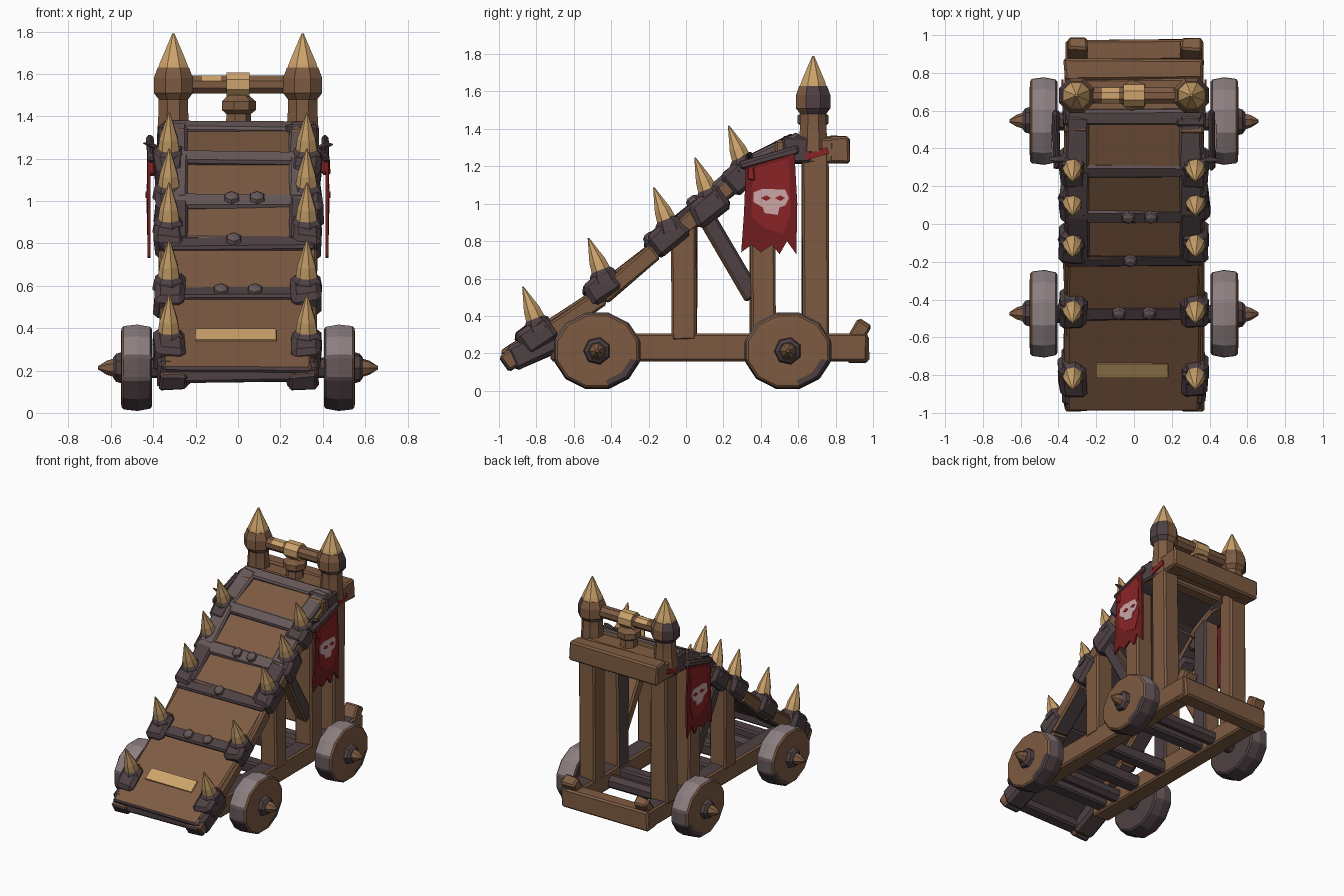
import bpy, bmesh, random
from math import cos, sin, tau
from mathutils import Vector, Matrix

random.seed(4)
if "Cube" in bpy.data.objects:
    bpy.data.objects.remove(bpy.data.objects["Cube"])


def material(name, r, g, b):
    lin = [((c / 255 + 0.055) / 1.055) ** 2.4 for c in (r, g, b)] + [1]
    m = bpy.data.materials.new(name)
    m.use_nodes = True
    m.diffuse_color = lin
    m.node_tree.nodes["Principled BSDF"].inputs["Base Color"].default_value = lin
    return m


WOOD = material("brown wood", 126, 91, 66)
IRON = material("dark iron", 78, 64, 67)
WORN = material("worn iron", 102, 87, 88)
RIM = material("pale rim iron", 140, 126, 128)
HORN = material("tan horn", 204, 163, 108)
RED = material("red cloth", 138, 36, 38)
DARK_RED = material("dark red cloth", 112, 28, 30)
BONE = material("pale bone", 205, 166, 166)

X, Y, Z = Vector((1, 0, 0)), Vector((0, 1, 0)), Vector((0, 0, 1))


def finish(name, bm, mats, rule=None, bevel=0.0):
    bmesh.ops.recalc_face_normals(bm, faces=bm.faces)
    bm.normal_update()
    if rule:
        for f in bm.faces:
            f.material_index = rule(f)
    me = bpy.data.meshes.new(name)
    bm.to_mesh(me)
    bm.free()
    for m in mats:
        me.materials.append(m)
    ob = bpy.data.objects.new(name, me)
    bpy.context.collection.objects.link(ob)
    if bevel:
        mod = ob.modifiers.new("chamfer", "BEVEL")
        mod.width, mod.segments = bevel, 1


def beam(name, a, b, w, t, mats=(WOOD,), rule=None, bevel=0.012, jitter=0.007):
    """Rough-hewn box running from a to b."""
    a, b = Vector(a), Vector(b)
    d = (b - a).normalized()
    side = Y if abs(d.x) > 0.9 else X
    m = Matrix((side * w, d.cross(side) * t, b - a)).transposed()
    bm = bmesh.new()
    bmesh.ops.create_cube(bm, size=1)
    for v in bm.verts:
        v.co = m @ v.co + (a + b) / 2
        v.co += Vector([random.uniform(-jitter, jitter) for _ in range(3)])
    finish(name, bm, mats, rule, bevel)


def lathe(name, base, axis, profile, n, mats, rule=None, bevel=0.0, squash=1.0):
    """Faceted turned part; profile is (distance along axis, radius)."""
    base, q = Vector(base), Vector(axis).to_track_quat("Z", "Y")
    bm = bmesh.new()
    rings = []
    for h, r in profile:
        ring = []
        for i in range(n):
            a = tau * (i + 0.5) / n
            p = q @ Vector((r * cos(a), r * sin(a), h))
            p.z *= squash
            ring.append(bm.verts.new(base + p))
        rings.append(ring)
    for lo, hi in zip(rings, rings[1:]):
        for i in range(n):
            j = (i + 1) % n
            bm.faces.new((lo[i], lo[j], hi[j], hi[i]))
    bm.faces.new(rings[0])
    bm.faces.new(rings[-1])
    finish(name, bm, mats, rule, bevel)


def plate(name, x, outline, thick, mat):
    """Flat sheet in the y-z plane."""
    bm = bmesh.new()
    f = bm.faces.new([bm.verts.new((x, y, z)) for y, z in outline])
    for v in bmesh.ops.extrude_face_region(bm, geom=[f])["geom"]:
        if isinstance(v, bmesh.types.BMVert):
            v.co.x += thick
    finish(name, bm, [mat])


def underside(f):
    return 1 if f.normal.z < -0.5 else 0


# Ramp line, front to back
LINE = [(-0.97, 0.21), (-0.45, 0.575), (-0.17, 0.815), (0.06, 1.01),
        (0.30, 1.215), (0.58, 1.36)]
LINE = [Vector((0, y, z)) for y, z in LINE]
SPIKES = [(-0.80, 0.37), (-0.45, 0.63), (-0.10, 0.90), (0.12, 1.06), (0.30, 1.23)]
SLOPE = Vector((0, 0.78, 0.62))

# Ramp planks and iron cross bands
for i, (a, b) in enumerate(zip(LINE, LINE[1:])):
    beam(f"ramp_plank_{i + 1}", a - Z * 0.025, b - Z * 0.05, 0.70, 0.07,
         (WOOD, IRON), underside)
    d = (b - a).normalized()
    c = b - Z * 0.035
    beam(f"ramp_band_{i + 1}", c - d * 0.045, c + d * 0.045, 0.72, 0.09,
         (WORN if i > 1 else IRON, IRON), underside)
    if i > 1:
        for s, side in ((1, "left"), (-1, "right")):
            o = X * 0.30 * s - Z * 0.01
            beam(f"{side}_ramp_edge_{i + 1}", a + o, b + o, 0.12, 0.055,
                 (WORN if i > 2 else IRON,))

# Front lip and worn patch
beam("ramp_lip", (-0.36, -0.93, 0.18), (0.36, -0.93, 0.18), 0.09, 0.07, (IRON,))
d = (LINE[1] - LINE[0]).normalized()
c = LINE[0].lerp(LINE[1], 0.37) + Z * 0.022 - X * 0.01
beam("worn_patch", c - d * 0.045, c + d * 0.045, 0.38, 0.009,
     (HORN,), bevel=0, jitter=0.003)

# Small knobs on the bands
for i, (x, k) in enumerate([(-0.08, 1), (0.08, 1), (-0.02, 2), (-0.03, 3), (0.09, 3)]):
    lathe(f"band_knob_{i + 1}", LINE[k] + X * x - Y * 0.02, (0, -0.6, 0.8),
          [(0, 0.04), (0.02, 0.035), (0.032, 0.015)], 6, [WORN])

for s, side in ((1, "left"), (-1, "right")):
    # Ramp stringers and heavy front foot
    for i, (a, b) in enumerate(zip(LINE, LINE[1:])):
        o = X * 0.305 * s - Z * 0.07
        beam(f"{side}_stringer_{i + 1}", a + o, b + o, 0.13, 0.09,
             (WOOD, IRON), underside)
    beam(f"{side}_ramp_foot", (0.305 * s, -0.94, 0.17), (0.305 * s, -0.67, 0.29),
         0.15, 0.14, (IRON,), bevel=0.02)

    # Iron clamps with horn spikes
    for i, (y, z) in enumerate(SPIKES):
        c = Vector((0.325 * s, y, z))
        u = Vector((0, -0.36, 0.93))
        k = c - Z * 0.075
        beam(f"{side}_clamp_{i + 1}", k - SLOPE * 0.10, k + SLOPE * 0.10, 0.14, 0.14,
             (IRON,), bevel=0.025, jitter=0.014)
        lathe(f"{side}_spike_collar_{i + 1}", c - u * 0.05, u,
              [(0, 0.08), (0.05, 0.07), (0.075, 0.045)], 7, [IRON])
        lathe(f"{side}_spike_{i + 1}", c, u,
              [(0, 0.055), (0.07, 0.045), (0.20, 0.004)], 7, [HORN])

    # Chassis rails and upturned rear stubs
    x = 0.30 * s
    beam(f"{side}_rail", (x, -0.72, 0.23), (x, 0.97, 0.23), 0.13, 0.14,
         (WOOD, IRON), underside)
    beam(f"{side}_rail_stub", (x, 0.87, 0.22), (x, 0.96, 0.365), 0.11, 0.08)

    # Upright posts and braces
    inner = lambda f: 1 if f.normal.x * s < -0.7 else 0
    for name, y, top, t in (("front", -0.01, 0.90, 0.13), ("middle", 0.41, 1.22, 0.13),
                            ("rear", 0.69, 1.30, 0.14)):
        beam(f"{side}_{name}_post", (x, y, 0.27), (x, y, top), 0.13, t,
             (WOOD, WOOD if name == "rear" else IRON), inner)
    beam(f"{side}_brace", (x, 0.10, 0.94), (x, 0.36, 0.50), 0.10, 0.09,
         (WOOD, IRON), inner)

    # Head beams and tower caps
    x = 0.305 * s
    beam(f"{side}_head_beam", (x, 0.48, 1.28), (x, 0.82, 1.285), 0.13, 0.13)
    beam(f"{side}_head_strap", (x, 0.52, 1.29), (x, 0.67, 1.29), 0.15, 0.14, (IRON,))

    def collar_patch(f):
        outer = f.normal.x * s > 0.3 and f.normal.y > -0.3
        return 1 if outer and f.calc_center_median().z > 1.47 else 0

    lathe(f"{side}_tower", (x, 0.68, 1.28), Z,
          [(0, 0.085), (0.15, 0.075), (0.20, 0.075), (0.23, 0.10), (0.30, 0.10),
           (0.35, 0.08)], 8, [WOOD, IRON], collar_patch)
    lathe(f"{side}_tower_cap", (x, 0.68, 1.61), Z,
          [(0, 0.082), (0.04, 0.070), (0.18, 0.006)], 8, [HORN])

    # Banner, hanging pole and skull emblem
    x = 0.412 * s
    beam(f"{side}_banner_pole", (x, 0.29, 1.20), (x, 0.60, 1.29), 0.035, 0.045, (IRON,))
    beam(f"{side}_pole_hook", (0.33 * s, 0.34, 1.22), (0.43 * s, 0.34, 1.27),
         0.06, 0.07, (IRON,))
    beam(f"{side}_banner_knot", (x, 0.345, 1.12), (x, 0.345, 1.21), 0.04, 0.05, (RED,))
    plate(f"{side}_banner", x, [(0.32, 1.20), (0.58, 1.27), (0.595, 1.0), (0.59, 0.73),
          (0.54, 0.80), (0.50, 0.73), (0.46, 0.78), (0.40, 0.74), (0.35, 0.78),
          (0.295, 0.74), (0.31, 0.95)], 0.014 * s, DARK_RED)
    x += 0.014 * s
    plate(f"{side}_banner_field", x, [(0.36, 1.19), (0.55, 1.24), (0.56, 0.95),
          (0.52, 0.84), (0.42, 0.87), (0.35, 0.93)], 0.003 * s, RED)
    x += 0.003 * s
    plate(f"{side}_skull", x, [(0.36, 1.06), (0.41, 1.08), (0.53, 1.075), (0.55, 1.03),
          (0.53, 0.99), (0.50, 0.98), (0.49, 0.94), (0.42, 0.95), (0.41, 0.98),
          (0.36, 1.01)], 0.004 * s, BONE)
    for i, y in enumerate((0.43, 0.505)):
        plate(f"{side}_skull_eye_{i + 1}", x + 0.004 * s,
              [(y - 0.03, 1.03), (y, 1.045), (y + 0.025, 1.03), (y, 1.015)],
              0.003 * s, RED)
    beam(f"{side}_red_tie", (0.378 * s, 0.64, 1.25), (0.378 * s, 0.76, 1.285),
         0.009, 0.035, (RED,), bevel=0, jitter=0)

    # Wheels and pointed hubs
    def wheel_faces(f):
        c, nz = f.calc_center_median(), f.normal.z
        if f.normal.x * s > 0.7:
            return 2 if len(f.verts) == 4 and c.z < 0.16 and c.y > y + 0.05 else 0
        if f.normal.x * s < -0.7:
            return 2
        return 1 if nz > 0.2 else 3 if nz > -0.2 else 2

    for name, y in (("front", -0.475), ("rear", 0.545)):
        lathe(f"{side}_{name}_wheel", (0.405 * s, y, 0.213), X * s,
              [(0, 0.225), (0.07, 0.24), (0.145, 0.23), (0.147, 0.185)], 12,
              [WOOD, RIM, IRON, WORN], wheel_faces, 0.010, squash=0.88)
        lathe(f"{side}_{name}_hub", (0.54 * s, y, 0.213), X * s,
              [(0, 0.078), (0.035, 0.068), (0.05, 0.048)], 7, [IRON])
        lathe(f"{side}_{name}_hub_point", (0.585 * s, y, 0.213), X * s,
              [(0, 0.045), (0.035, 0.034), (0.075, 0.008)], 7, [WOOD])

# Axles and chassis cross beams
for name, y in (("front", -0.475), ("rear", 0.545)):
    lathe(f"{name}_axle", (-0.42, y, 0.213), X, [(0, 0.05), (0.84, 0.05)], 7, [IRON])
for i, y in enumerate((-0.62, -0.28, 0.0, 0.40)):
    beam(f"cross_beam_{i + 1}", (-0.28, y, 0.22), (0.28, y, 0.22), 0.10, 0.09, (IRON,))
beam("rear_sill", (-0.36, 0.92, 0.22), (0.36, 0.92, 0.22), 0.11, 0.14)

# Head cross beams and rail between the towers
beam("rear_head_beam", (-0.37, 0.82, 1.29), (0.37, 0.82, 1.29), 0.11, 0.14)
beam("front_head_beam", (-0.35, 0.60, 1.31), (0.35, 0.60, 1.31), 0.10, 0.11)
beam("head_deck", (-0.30, 0.70, 1.32), (0.30, 0.70, 1.32), 0.15, 0.07)
lathe("top_rail", (-0.30, 0.68, 1.55), X,
      [(0, 0.045), (0.13, 0.045), (0.22, 0.045), (0.60, 0.045)], 8, [WOOD, HORN],
      lambda f: 1 if abs(f.calc_center_median().x + 0.125) < 0.03
      and f.normal.z > 0.5 else 0)
lathe("top_rail_band", (-0.055, 0.68, 1.55), X, [(0, 0.062), (0.11, 0.062)], 8, [HORN])
lathe("top_rail_support", (0, 0.68, 1.34), Z,
      [(0, 0.065), (0.07, 0.06), (0.09, 0.085), (0.13, 0.085), (0.16, 0.05)], 7, [WOOD])
